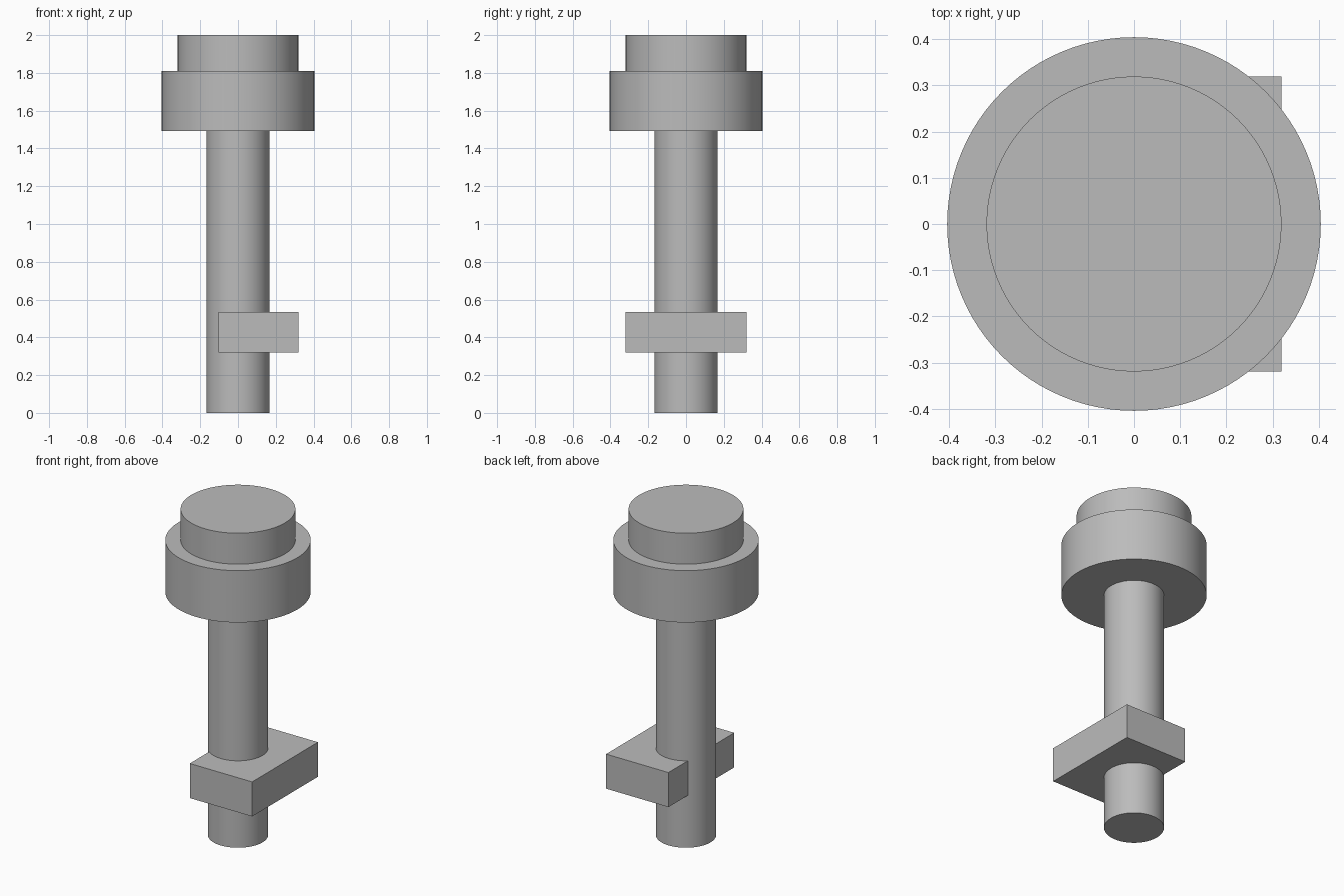
import bpy

cube = bpy.data.objects.get("Cube")
if cube:
    bpy.data.objects.remove(cube, do_unlink=True)

# Single plain grey
grey = bpy.data.materials.new("plain grey")
grey.use_nodes = True
colour = (0.5, 0.5, 0.5, 1)
grey.diffuse_color = colour
grey.node_tree.nodes["Principled BSDF"].inputs["Base Color"].default_value = colour


def finish(name):
    obj = bpy.context.object
    obj.name = name
    obj.data.materials.append(grey)
    return obj


def cylinder(name, radius, bottom, top):
    bpy.ops.mesh.primitive_cylinder_add(vertices=96, radius=radius, depth=top - bottom,
                                        location=(0, 0, (bottom + top) / 2))
    bpy.ops.object.shade_smooth_by_angle()
    return finish(name)


def box(name, low, high):
    centre = [(a + b) / 2 for a, b in zip(low, high)]
    bpy.ops.mesh.primitive_cube_add(size=1, location=centre)
    obj = finish(name)
    obj.scale = [b - a for a, b in zip(low, high)]
    bpy.ops.object.transform_apply(location=False, rotation=False, scale=True)
    return obj


# Stepped round pin: shaft, wide collar and top cap
cylinder("shaft", 0.167, 0, 1.492)
cylinder("collar", 0.404, 1.492, 1.81)
cylinder("cap", 0.319, 1.81, 2)

# Offset rectangular block that the shaft passes through
box("cross_block", (-0.104, -0.319, 0.321), (0.319, 0.319, 0.533))
